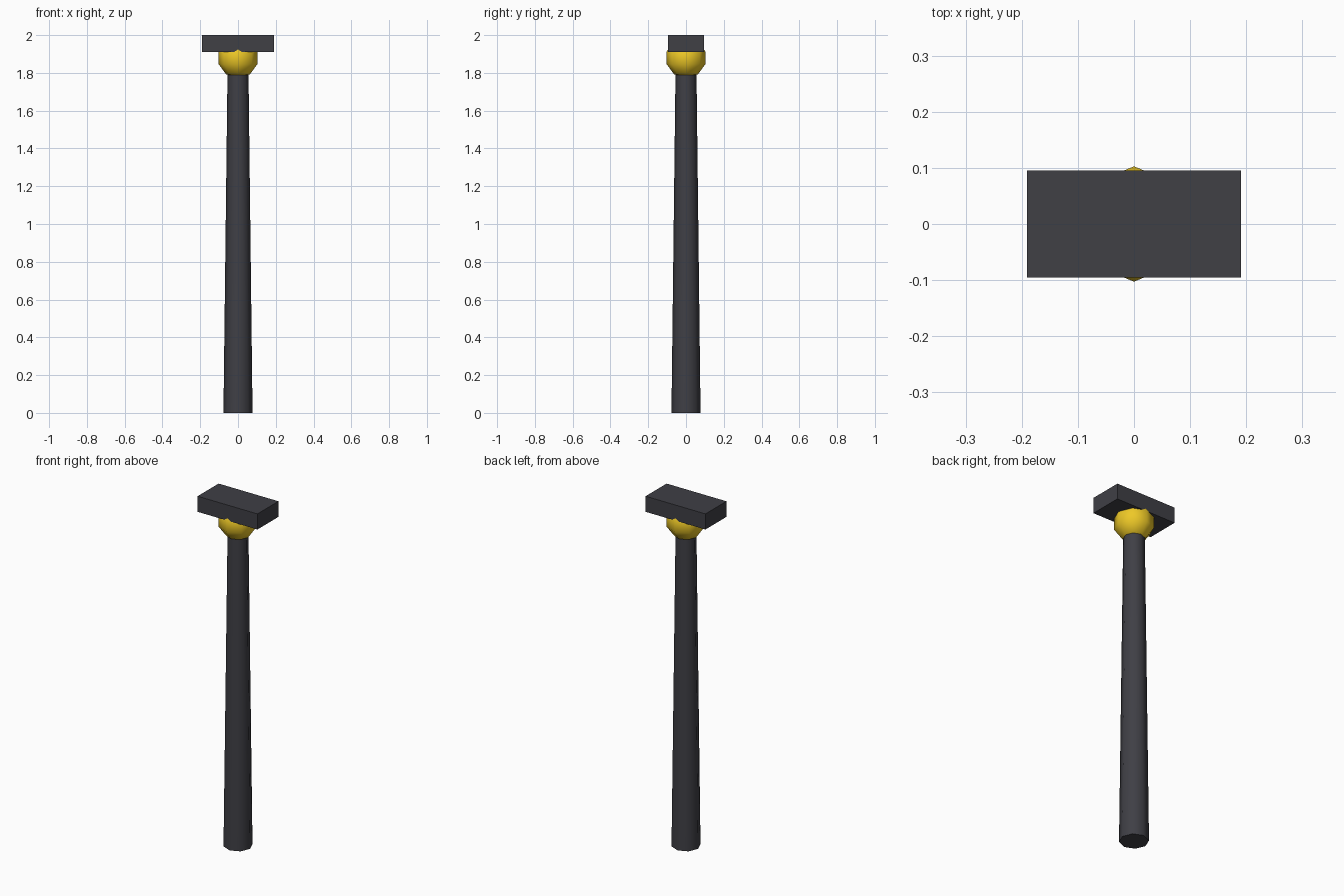
import bpy
from math import radians

if "Cube" in bpy.data.objects:
    bpy.data.objects.remove(bpy.data.objects["Cube"])


def material(name, rgb):
    mat = bpy.data.materials.new(name)
    mat.diffuse_color = (*rgb, 1)
    mat.use_nodes = True
    mat.node_tree.nodes["Principled BSDF"].inputs["Base Color"].default_value = mat.diffuse_color
    return mat


def finish(name, mat, smooth=False):
    obj = bpy.context.object
    obj.name = name
    obj.data.materials.append(mat)
    if smooth:
        bpy.ops.object.shade_smooth_by_angle(angle=radians(60))
    return obj


dark = material("dark_metal", (0.05, 0.05, 0.06))
yellow = material("yellow_light", (0.85, 0.58, 0.02))

# Tapered eight-sided pole
pole_top = 1.85
bpy.ops.mesh.primitive_cone_add(vertices=8, radius1=0.077, radius2=0.055,
                                depth=pole_top, location=(0, 0, pole_top / 2))
finish("pole", dark, smooth=True)

# Low-poly lamp globe, its top sunk into the cap
bpy.ops.mesh.primitive_uv_sphere_add(segments=8, ring_count=5, radius=0.108,
                                     location=(0, 0, 1.88))
finish("lamp_globe", yellow, smooth=True)

# Rectangular cap
bpy.ops.mesh.primitive_cube_add(size=1, location=(0, 0, 1.955))
bpy.context.object.scale = (0.382, 0.191, 0.09)
bpy.ops.object.transform_apply(location=False, rotation=False, scale=True)
finish("cap", dark)
